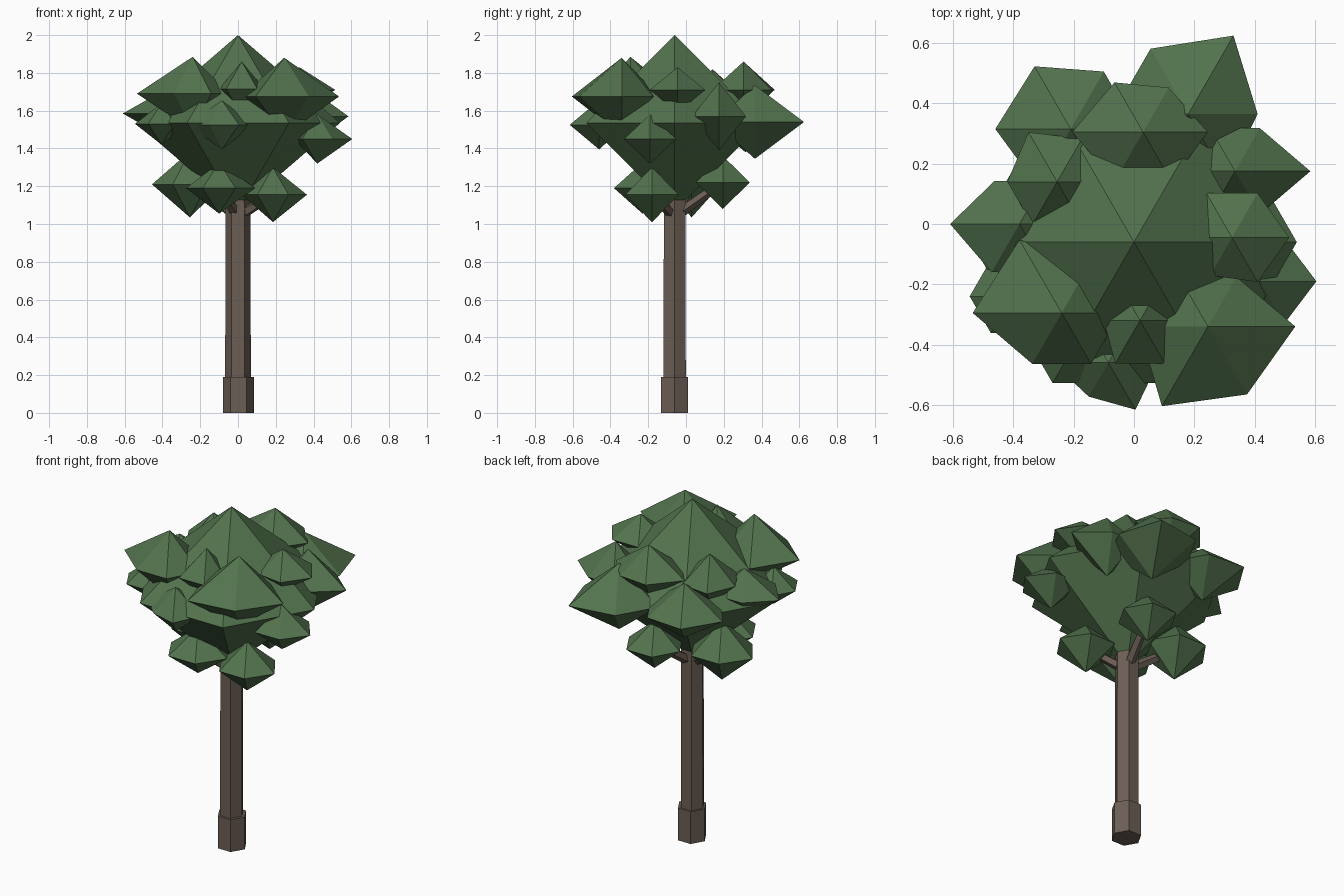
import bpy, math
from mathutils import Vector

if "Cube" in bpy.data.objects:
    bpy.data.objects.remove(bpy.data.objects["Cube"])


def material(name, col):
    m = bpy.data.materials.new(name)
    m.diffuse_color = (*col, 1)
    m.use_nodes = True
    m.node_tree.nodes["Principled BSDF"].inputs["Base Color"].default_value = m.diffuse_color
    return m


LEAF = material("leaf_green", (0.085, 0.17, 0.075))
BARK = material("bark_brown", (0.15, 0.112, 0.09))


def add_mesh(name, verts, faces, mat):
    me = bpy.data.meshes.new(name)
    me.from_pydata(verts, [], faces)
    me.materials.append(mat)
    ob = bpy.data.objects.new(name, me)
    bpy.context.collection.objects.link(ob)
    return ob


def clump(name, x, y, z, r, h, rim={}):
    """Six-sided double pyramid; rim overrides the radius at given angles."""
    verts = [(x, y, z + h), (x, y, z - h)]
    for i in range(6):
        a, rad = math.radians(60 * i), rim.get(60 * i, r)
        verts.append((x + rad * math.cos(a), y + rad * math.sin(a), z))
    faces = []
    for i in range(6):
        p, q = 2 + i, 2 + (i + 1) % 6
        faces += [(0, p, q), (1, q, p)]
    add_mesh(name, verts, faces, LEAF)


def limb(name, start, end, r1, r2, sides=6):
    """Straight tapered prism between two points."""
    start, end = Vector(start), Vector(end)
    d = end - start
    # keep a corner on +x for upright limbs
    rot = Vector((0, 0, 1)).rotation_difference(d)
    verts = []
    for c, r in ((start, r1), (end, r2)):
        for i in range(sides):
            a = 2 * math.pi * i / sides
            verts.append(c + rot @ Vector((r * math.cos(a), r * math.sin(a), 0)))
    faces = [tuple(reversed(range(sides))), tuple(range(sides, 2 * sides))]
    for i in range(sides):
        j = (i + 1) % sides
        faces.append((i, j, sides + j, sides + i))
    add_mesh(name, verts, faces, BARK)


# trunk and its wider foot
limb("trunk_foot", (0.003, -0.06, 0), (0.003, -0.06, 0.19), 0.083, 0.083)
limb("trunk", (0, -0.06, 0.15), (0, -0.06, 1.2), 0.068, 0.066)

# main crown
clump("main_crown", 0, -0.06, 1.535, 0.54, 0.465)

# upper clumps: x, y, z, radius, half height, uneven rim radii by angle
upper = [
    (-0.24, -0.295, 1.69, 0.195, 0.195, {120: 0.28, 180: 0.295}),
    (0.245, -0.34, 1.675, 0.23, 0.205, {0: 0.29, 60: 0.19, 240: 0.305, 300: 0.26}),
    (0.02, -0.32, 1.715, 0.12, 0.145, {240: 0.165, 300: 0.165}),
    (0.03, 0.305, 1.71, 0.19, 0.15, {0: 0.215, 60: 0.17, 180: 0.235}),
    (-0.255, 0.14, 1.67, 0.165, 0.15, {120: 0.19}),
    (0.325, -0.045, 1.71, 0.17, 0.12, {0: 0.19, 240: 0.145}),
]
# outer clumps around the widest part
outer = [
    (-0.21, 0.315, 1.54, 0.22, 0.16, {120: 0.24, 180: 0.25}),
    (0.18, 0.365, 1.54, 0.25, 0.195, {0: 0.23, 60: 0.3}),
    (0.335, 0.175, 1.57, 0.165, 0.18, {0: 0.25}),
    (-0.38, 0.0, 1.585, 0.165, 0.13, {180: 0.23, 240: 0.185}),
    (-0.405, -0.24, 1.53, 0.14, 0.11, {}),
    (0.42, -0.19, 1.45, 0.16, 0.13, {0: 0.185, 180: 0.125}),
    (-0.085, -0.46, 1.525, 0.165, 0.13, {180: 0.185, 240: 0.13, 300: 0.18}),
]
# low clumps carried by the branches
low = [
    (-0.255, 0.03, 1.21, 0.18, 0.175, {180: 0.2}),
    (-0.1, -0.23, 1.19, 0.175, 0.135, {0: 0.19}),
    (0.185, -0.18, 1.155, 0.165, 0.145, {0: 0.18}),
    (0.07, 0.195, 1.22, 0.165, 0.14, {}),
]
for label, group in (("upper", upper), ("outer", outer), ("low", low)):
    for n, spec in enumerate(group, 1):
        clump(f"{label}_leaf_clump_{n}", *spec)

# branches from the trunk top into the low clumps
for n, (x, y, z, *_) in enumerate(low, 1):
    limb(f"branch_{n}", (0, -0.06, 1.04), (x, y, z), 0.03, 0.022, 5)
